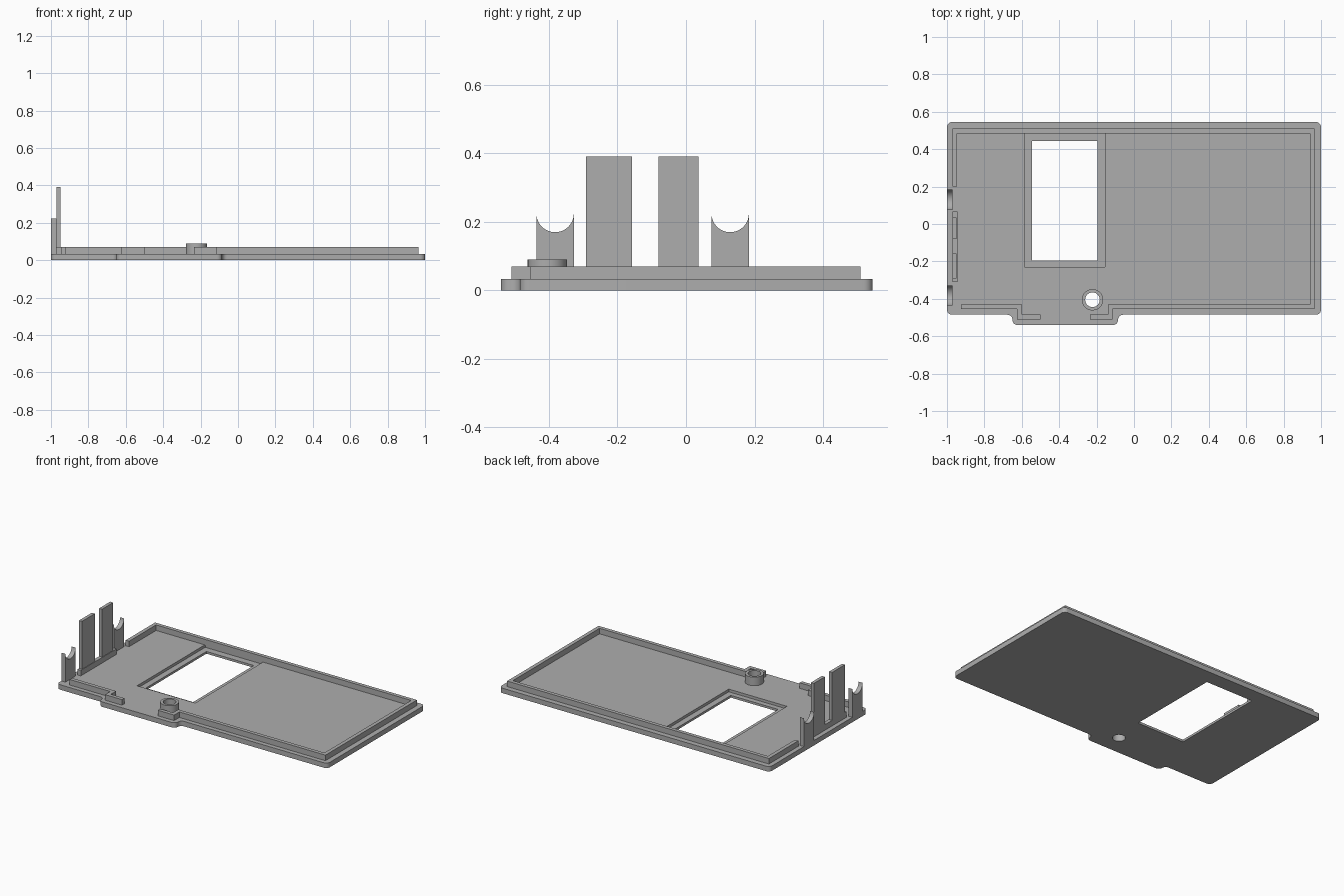
import bpy
import bmesh
from math import pi, cos, sin
from mathutils import Vector, Matrix

default = bpy.data.objects.get("Cube")
if default:
    bpy.data.objects.remove(default, do_unlink=True)

GREY = (0.42, 0.42, 0.42, 1)
plastic = bpy.data.materials.new("grey plastic")
plastic.use_nodes = True
plastic.diffuse_color = GREY
plastic.node_tree.nodes["Principled BSDF"].inputs["Base Color"].default_value = GREY

FLOOR, RIM = 0.033, 0.07      # top of plate, top of lip
WALL = 0.025                  # lip thickness


def prism(name, points, depth, frame=Matrix()):
    """Extrude a flat outline along z, then place it with frame."""
    bm = bmesh.new()
    face = bm.faces.new([bm.verts.new((x, y, 0)) for x, y in points])
    out = bmesh.ops.extrude_face_region(bm, geom=[face])
    top = [v for v in out["geom"] if isinstance(v, bmesh.types.BMVert)]
    bmesh.ops.translate(bm, verts=top, vec=(0, 0, depth))
    bmesh.ops.recalc_face_normals(bm, faces=bm.faces)
    bm.transform(frame)
    mesh = bpy.data.meshes.new(name)
    bm.to_mesh(mesh)
    bm.free()
    mesh.materials.append(plastic)
    obj = bpy.data.objects.new(name, mesh)
    bpy.context.collection.objects.link(obj)
    return obj


def block(name, x, y, z):
    points = [(x[0], y[0]), (x[1], y[0]), (x[1], y[1]), (x[0], y[1])]
    return prism(name, points, z[1] - z[0], Matrix.Translation((0, 0, z[0])))


def circle(x, y, r, n=48):
    return [(x + r * cos(2 * pi * i / n), y + r * sin(2 * pi * i / n)) for i in range(n)]


def rounded(points, r, n=6):
    """Replace each right-angled corner by a quarter arc."""
    result = []
    for i, p in enumerate(points):
        p = Vector(p)
        a = (Vector(points[i - 1]) - p).normalized() * r
        b = (Vector(points[(i + 1) % len(points)]) - p).normalized() * r
        for k in range(n + 1):
            t = pi / 2 * k / n
            result.append(p + a * (1 - sin(t)) + b * (1 - cos(t)))
    return result


def cut(obj, cutter):
    mod = obj.modifiers.new("cut", "BOOLEAN")
    mod.operation = "DIFFERENCE"
    mod.solver = "EXACT"
    mod.object = cutter
    bpy.context.view_layer.objects.active = obj
    bpy.ops.object.modifier_apply(modifier=mod.name)
    bpy.data.objects.remove(cutter, do_unlink=True)


def smooth(obj):
    bpy.ops.object.select_all(action="DESELECT")
    obj.select_set(True)
    bpy.context.view_layer.objects.active = obj
    bpy.ops.object.shade_smooth_by_angle()


def lip(name, path):
    """Wall along a clockwise path, thickened to its right side."""
    pts = [Vector(p) for p in path]
    sides = [(b - a).normalized() for a, b in zip(pts, pts[1:])]
    sides = [Vector((d.y, -d.x)) * WALL for d in sides]
    inner = [pts[0] + sides[0]]
    inner += [p + a + b for p, a, b in zip(pts[1:], sides, sides[1:])]
    inner.append(pts[-1] + sides[-1])
    base = FLOOR - 0.003
    prism(name, pts + inner[::-1], RIM - base, Matrix.Translation((0, 0, base)))


# Base plate with front tab, window recess, window and screw hole
outline = [(-1, 0.545), (-1, -0.485), (-0.65, -0.485), (-0.65, -0.54),
           (-0.085, -0.54), (-0.085, -0.485), (1, -0.485), (1, 0.545)]
plate = prism("base_plate", rounded(outline, 0.027), FLOOR)
cut(plate, block("recess_cutter", (-0.585, -0.155), (-0.23, 0.49), (0.015, 0.1)))
cut(plate, block("window_cutter", (-0.545, -0.195), (-0.195, 0.445), (-0.1, 0.1)))
HOLE = (-0.222, -0.405)
below = Matrix.Translation((0, 0, -0.1))
cut(plate, prism("hole_cutter", circle(*HOLE, 0.039), 0.3, below))
smooth(plate)

# Screw boss
boss = prism("screw_boss", circle(*HOLE, 0.057), 0.09 - 0.03, Matrix.Translation((0, 0, 0.03)))
cut(boss, prism("hole_cutter", circle(*HOLE, 0.039), 0.3, below))
smooth(boss)

# Raised lip, interrupted at the tab and at the connector end
lip("main_lip", [(-0.97, 0.2), (-0.97, 0.51), (0.965, 0.51), (0.965, -0.455),
                 (-0.115, -0.455), (-0.115, -0.51), (-0.235, -0.51)])
lip("front_lip", [(-0.5, -0.51), (-0.625, -0.51), (-0.625, -0.455), (-0.925, -0.455)])

# Low rail carrying two tall tabs
block("tab_rail", (-0.97, -0.945), (-0.31, 0.068), (0.03, RIM))
for name, y in (("front_tab", (-0.292, -0.157)), ("back_tab", (-0.08, 0.036))):
    block(name, (-0.97, -0.948), y, (0.03, 0.39))

# Cradle posts with a half-round notch on top
R, TOP = 0.0545, 0.224
arc = [(R * cos(t), TOP - R * sin(t)) for t in [pi * (i + 0.3) / 24.6 for i in range(25)]]
profile = [(-R, 0.03), (R, 0.03)] + arc
upright = Matrix(((0, 0, 1, -1), (1, 0, 0, 0), (0, 1, 0, 0), (0, 0, 0, 1)))
for name, y in (("front_cradle", -0.382), ("back_cradle", 0.129)):
    post = prism(name, profile, 0.03, Matrix.Translation((0, y, 0)) @ upright)
    smooth(post)
